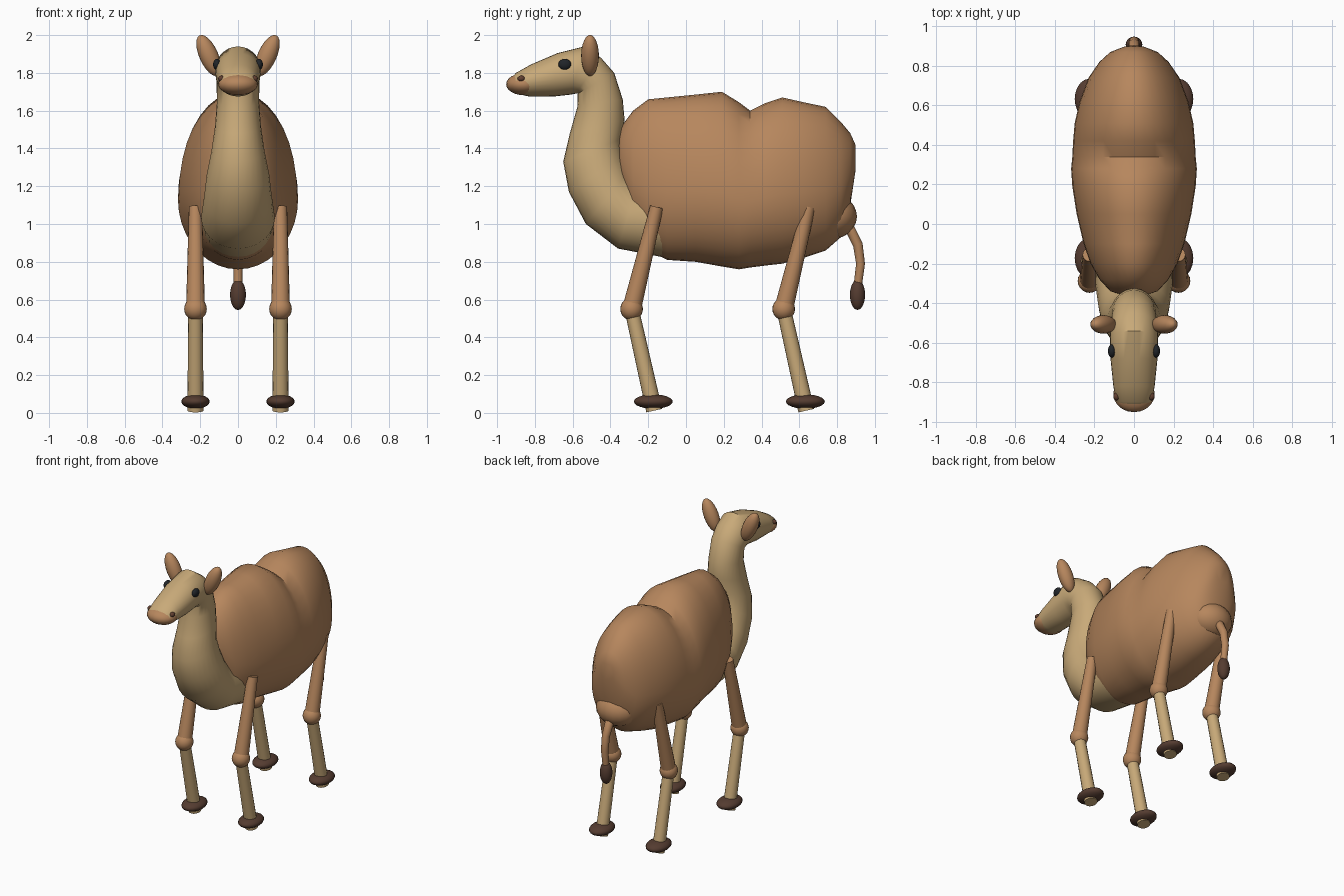
import bpy, bmesh
from math import sin, cos, pi, radians
from mathutils import Vector, Matrix

if "Cube" in bpy.data.objects:
    bpy.data.objects.remove(bpy.data.objects["Cube"])

def mat(name, rgb):
    m = bpy.data.materials.new(name)
    m.diffuse_color = (*rgb, 1)
    m.use_nodes = True
    m.node_tree.nodes["Principled BSDF"].inputs["Base Color"].default_value = m.diffuse_color
    return m

BROWN = mat("brown_coat", (0.47, 0.24, 0.11))
TAN = mat("tan_coat", (0.58, 0.40, 0.19))
DARK = mat("dark_horn", (0.09, 0.045, 0.03))
NOSE = mat("nostril", (0.12, 0.05, 0.03))
BLACK = mat("eye_black", (0.015, 0.018, 0.022))

def finish(bm, name, material):
    bmesh.ops.recalc_face_normals(bm, faces=bm.faces)
    me = bpy.data.meshes.new(name)
    bm.to_mesh(me)
    bm.free()
    ob = bpy.data.objects.new(name, me)
    bpy.context.collection.objects.link(ob)
    me.materials.append(material)
    bpy.ops.object.select_all(action='DESELECT')
    ob.select_set(True)
    bpy.context.view_layer.objects.active = ob
    bpy.ops.object.shade_smooth_by_angle(angle=radians(45))
    return ob

def loft(name, rings, material, frac=0.5, n=28):
    """Each ring spans side-view points A and B, is w half-wide, widest at frac from A to B."""
    bm = bmesh.new()
    loops = []
    for ay, az, by, bz, w in rings:
        a, b = Vector((0, ay, az)), Vector((0, by, bz))
        c = a.lerp(b, frac)
        loop = []
        for i in range(n):
            s, t = cos(2 * pi * i / n), sin(2 * pi * i / n)
            p = c + ((b - c) * t if t > 0 else (a - c) * -t)
            loop.append(bm.verts.new(p + Vector((w * s, 0, 0))))
        loops.append(loop)
    for l, m in zip(loops, loops[1:]):
        for i in range(n):
            j = (i + 1) % n
            bm.faces.new((l[i], l[j], m[j], m[i]))
    bm.faces.new(loops[0])
    bm.faces.new(loops[-1])
    return finish(bm, name, material)

def blob(name, loc, radii, material, tilt=0, seg=20):
    bm = bmesh.new()
    M = Matrix.Translation(loc) @ Matrix.Rotation(tilt, 4, 'Y') @ Matrix.Diagonal((*radii, 1))
    bmesh.ops.create_uvsphere(bm, u_segments=seg, v_segments=seg // 2 + 2, radius=1, matrix=M)
    return finish(bm, name, material)

def limb(name, p, q, r1, r2, material):
    p, q = Vector(p), Vector(q)
    d = q - p
    M = Matrix.Translation((p + q) / 2) @ d.to_track_quat('Z', 'Y').to_matrix().to_4x4()
    bm = bmesh.new()
    bmesh.ops.create_cone(bm, cap_ends=True, segments=16, radius1=r1, radius2=r2,
                          depth=d.length, matrix=M)
    return finish(bm, name, material)

# body with two humps: y, bottom, top, half width
body = [(-.362, 1.3, 1.42, .05), (-.34, 1.18, 1.52, .12), (-.28, .95, 1.60, .175),
        (-.2, .86, 1.66, .22), (-.1, .81, 1.67, .255), (.05, .80, 1.685, .29),
        (.19, .775, 1.70, .312), (.28, .76, 1.645, .318), (.34, .77, 1.6, .312),
        (.42, .78, 1.64, .308), (.51, .79, 1.67, .30), (.62, .82, 1.645, .275),
        (.74, .86, 1.62, .23), (.82, .93, 1.54, .175), (.87, 1.1, 1.48, .12),
        (.897, 1.28, 1.42, .05)]
loft("body", [(y, b, y, t, w) for y, b, t, w in body], BROWN, 0.42, 36)
blob("tail_root", (0, .77, 1.04), (.15, .135, .12), BROWN)

# neck and head in one sweep: throat side y z, back side y z, half width
loft("neck_and_head", [
    (-.10, .82, -.05, 1.2, .19), (-.36, .87, -.26, 1.2, .195), (-.53, 1.0, -.30, 1.28, .18),
    (-.62, 1.17, -.33, 1.36, .165), (-.65, 1.33, -.345, 1.45, .14), (-.615, 1.48, -.325, 1.55, .122),
    (-.575, 1.62, -.335, 1.66, .112), (-.573, 1.69, -.38, 1.80, .113), (-.585, 1.69, -.45, 1.88, .118),
    (-.61, 1.685, -.54, 1.94, .122), (-.70, 1.675, -.68, 1.905, .118), (-.83, 1.675, -.82, 1.845, .104),
    (-.90, 1.69, -.90, 1.80, .09), (-.935, 1.72, -.935, 1.76, .04)], TAN)
blob("muzzle", (0, -.86, 1.74), (.105, .092, .058), BROWN)

# tail with tuft
loft("tail", [(.80, .96, .82, 1.04, .035), (.85, .95, .89, .99, .03), (.885, .88, .935, .90, .027),
              (.90, .79, .948, .79, .025), (.885, .66, .93, .66, .022)], BROWN, n=14)
blob("tail_tuft", (0, .908, .625), (.042, .04, .08), DARK)

for s, side in ((1, "left"), (-1, "right")):
    # face details
    blob(f"ear_{side}", (s * .155, -.508, 1.892), (.05, .047, .117), BROWN, s * radians(24))
    blob(f"eye_{side}", (s * .112, -.642, 1.845), (.02, .034, .029), BLACK)
    blob(f"nostril_{side}", (s * .088, -.872, 1.77), (.017, .02, .016), NOSE)
    # legs
    x = s * .225
    for end, y in (("front", -.165), ("rear", .64)):
        knee = (x, y - .123, .55)
        limb(f"{end}_upper_leg_{side}", (x, y + .01, 1.09), knee, .035, .05, BROWN)
        blob(f"{end}_knee_{side}", knee, (.06, .06, .06), BROWN)
        limb(f"{end}_lower_leg_{side}", knee, (x, y - .003, .012), .038, .043, TAN)
        blob(f"{end}_hoof_{side}", (x, y - .008, .06), (.075, .103, .038), DARK)
